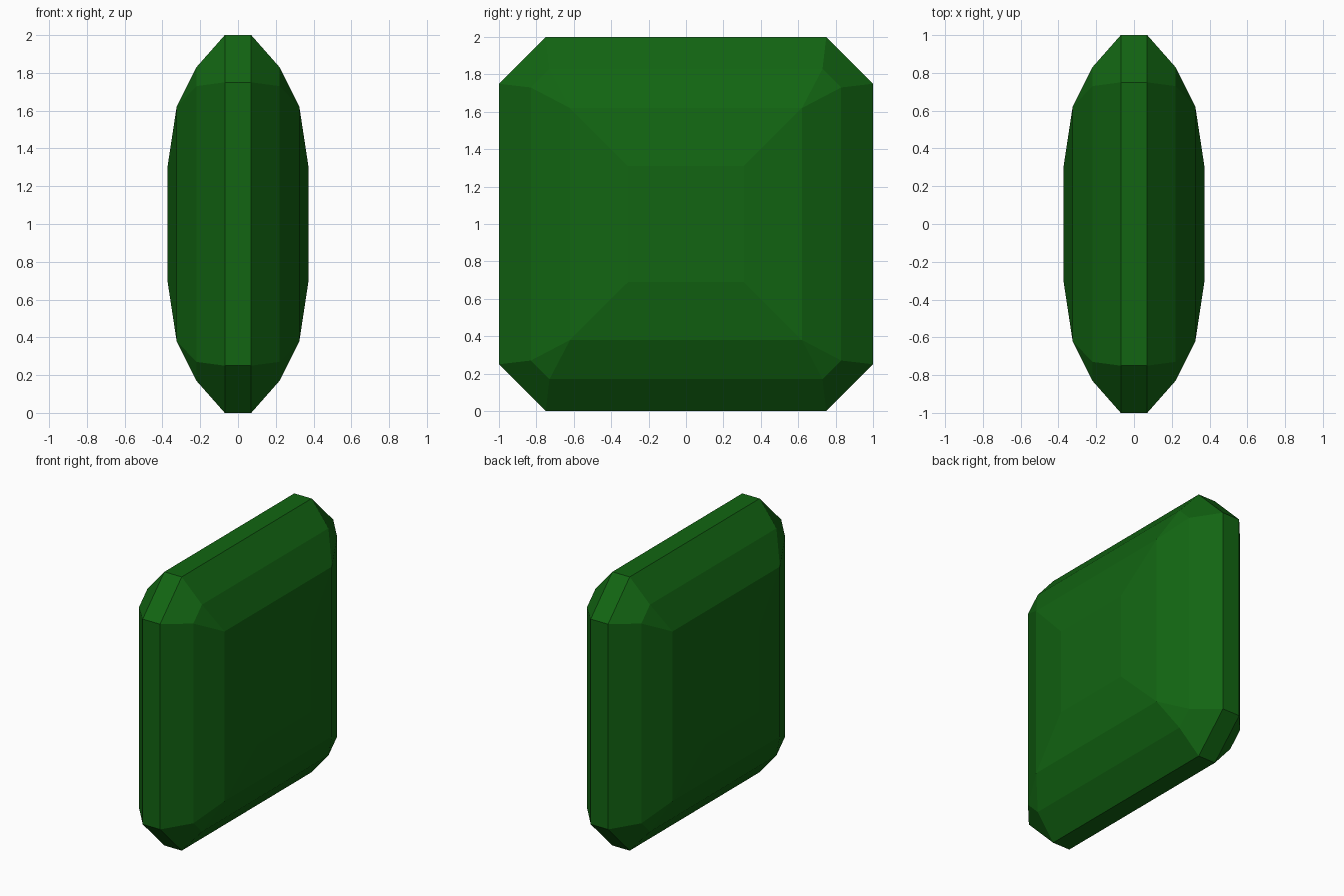
import bpy
import bmesh

if "Cube" in bpy.data.objects:
    bpy.data.objects.remove(bpy.data.objects["Cube"])

# Gem colour
green = bpy.data.materials.new("emerald green")
green.diffuse_color = (0.006, 0.13, 0.006, 1.0)
green.use_nodes = True
green.node_tree.nodes["Principled BSDF"].inputs["Base Color"].default_value = green.diffuse_color

# Facet steps from the girdle outwards: (depth x, half size, straight half edge)
STEPS = [(0.07, 1.0, 0.75), (0.22, 0.83, 0.73), (0.325, 0.62, 0.62), (0.372, 0.31, 0.31)]
rings = [(-x, h, e) for x, h, e in reversed(STEPS)] + STEPS


def outline(h, e):
    """Square with cut corners, in the y-z plane."""
    return [(h, -e), (h, e), (e, h), (-e, h), (-h, e), (-h, -e), (-e, -h), (e, -h)]


# Cut gem: loft the stepped outlines and cap both tables
bm = bmesh.new()
loops = [[bm.verts.new((x, y, z + 1.0)) for y, z in outline(h, e)] for x, h, e in rings]
for a, b in zip(loops, loops[1:]):
    for i in range(8):
        j = (i + 1) % 8
        bm.faces.new((a[i], a[j], b[j], b[i]))
bm.faces.new(loops[0])
bm.faces.new(loops[-1])
# Close the cut corners that shrink to a point
bmesh.ops.remove_doubles(bm, verts=bm.verts[:], dist=0.0005)
bmesh.ops.recalc_face_normals(bm, faces=bm.faces[:])

mesh = bpy.data.meshes.new("cut_gem")
bm.to_mesh(mesh)
bm.free()
mesh.materials.append(green)
gem = bpy.data.objects.new("cut_gem", mesh)
bpy.context.collection.objects.link(gem)
